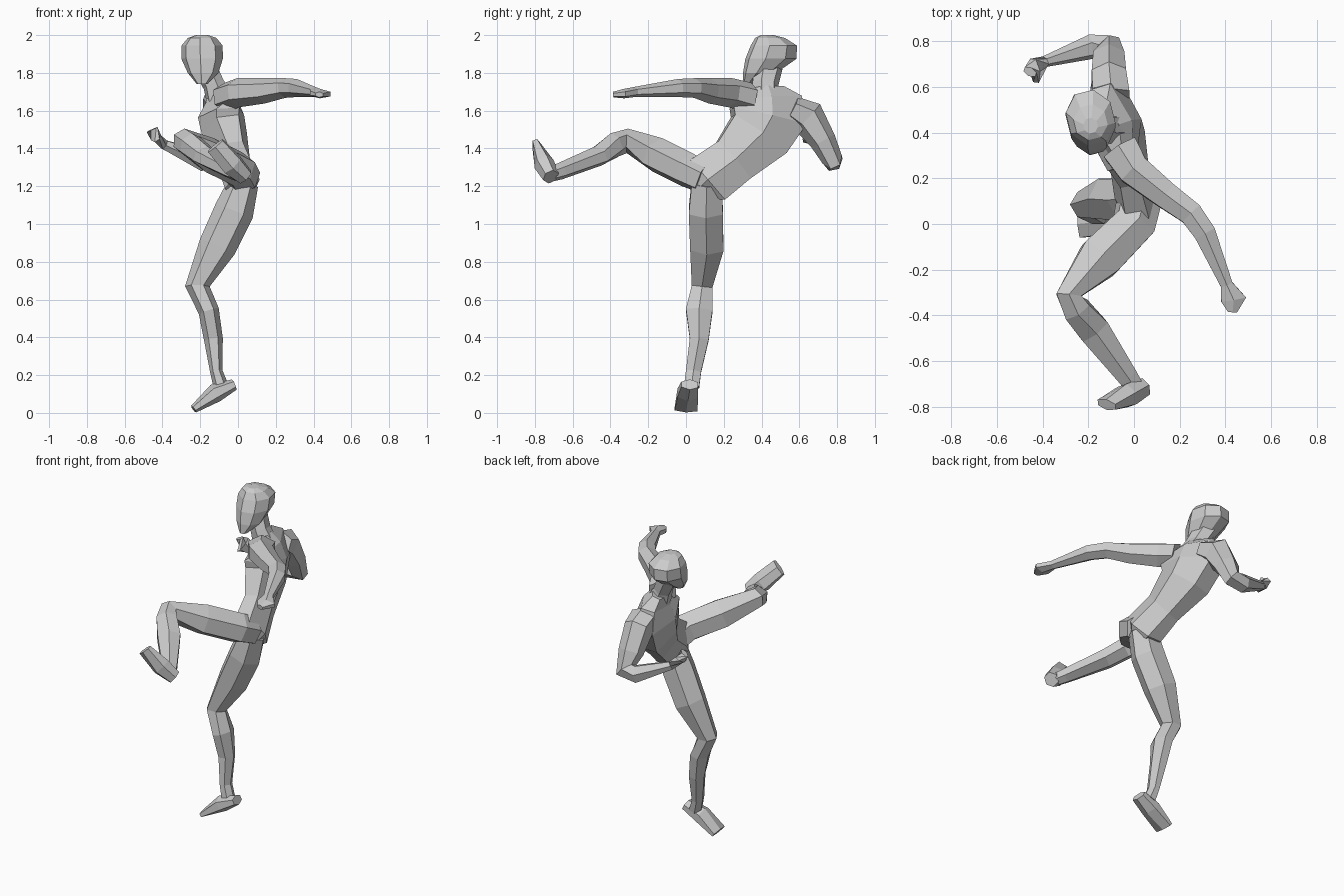
import bpy, bmesh, math
from mathutils import Vector


def tube(name, rings, side, axis=None, n=6):
    """Faceted limb: each ring is (x, y, z, half width, half depth[, own side vector])."""
    bm = bmesh.new()
    pts = [Vector(r[:3]) for r in rings]
    loops = []
    for i, r in enumerate(rings):
        # direction of travel is averaged at the joints
        a = (pts[i] - pts[i - 1]).normalized() if i else Vector()
        b = (pts[i + 1] - pts[i]).normalized() if i + 1 < len(pts) else Vector()
        t = Vector(axis).normalized() if axis else (a + b).normalized()
        u = Vector(r[5] if len(r) > 5 else side)
        u = (u - t * u.dot(t)).normalized()
        v = t.cross(u)
        loop = []
        for k in range(n):
            ang = 2 * math.pi * (k + 0.5) / n
            loop.append(bm.verts.new(pts[i]
                        + u * (r[3] * math.cos(ang) / math.cos(math.pi / n))
                        + v * (r[4] * math.sin(ang))))
        loops.append(loop)
    for p, q in zip(loops, loops[1:]):
        for k in range(n):
            m = (k + 1) % n
            bm.faces.new((p[k], p[m], q[m], q[k]))
    bm.faces.new(loops[0][::-1])
    bm.faces.new(loops[-1])
    bmesh.ops.recalc_face_normals(bm, faces=bm.faces)
    mesh = bpy.data.meshes.new(name)
    bm.to_mesh(mesh)
    bm.free()
    ob = bpy.data.objects.new(name, mesh)
    bpy.context.collection.objects.link(ob)
    return ob


# torso leans back from the kick, chest towards -x
tube("torso", [
    (0.00, 0.06, 1.18, 0.06, 0.07, (0, 0.5, -0.6)),
    (0.015, 0.115, 1.235, 0.14, 0.10, (0, 0.5, -0.85)),
    (-0.02, 0.25, 1.335, 0.13, 0.085, (0, 0.5, -0.7)),
    (-0.07, 0.385, 1.47, 0.17, 0.12, (-0.1, 0.8, -0.5)),
    (-0.09, 0.435, 1.57, 0.20, 0.125, (-0.15, 0.85, -0.4)),
    (-0.09, 0.43, 1.66, 0.18, 0.085, (-0.2, 0.9, -0.35)),
    (-0.11, 0.42, 1.715, 0.10, 0.05, (-0.2, 0.9, -0.25)),
], (0, 1, -1))

# neck and head, looking along the kick
tube("neck", [
    (-0.10, 0.42, 1.67, 0.065, 0.07),
    (-0.13, 0.42, 1.74, 0.05, 0.07),
    (-0.18, 0.44, 1.84, 0.055, 0.075),
], (1, 0.2, 0))
tube("head", [
    (-0.190, 0.335, 1.74, 0.025, 0.035),
    (-0.185, 0.390, 1.80, 0.075, 0.09),
    (-0.19, 0.450, 1.875, 0.100, 0.14),
    (-0.19, 0.465, 1.945, 0.100, 0.125),
    (-0.19, 0.445, 1.985, 0.070, 0.08),
    (-0.19, 0.430, 2.00, 0.030, 0.035),
], (1, 0.25, 0), axis=(0, 0, 1), n=8)

# raised left leg
tube("kicking_leg", [
    (0.02, 0.09, 1.25, 0.09, 0.09),
    (0.00, 0.00, 1.29, 0.09, 0.095),
    (-0.15, -0.15, 1.365, 0.095, 0.095),
    (-0.285, -0.31, 1.44, 0.055, 0.065, (1, -0.4, 0)),
    (-0.25, -0.375, 1.42, 0.06, 0.065, (1, 0.3, 0)),
    (-0.175, -0.465, 1.36, 0.068, 0.055, (1, 0.8, 0)),
    (-0.03, -0.665, 1.28, 0.045, 0.045, (1, 0.7, 0)),
    (0.00, -0.71, 1.265, 0.04, 0.04, (1, 0.7, 0)),
], (1, -0.9, 0))
tube("kicking_foot", [
    (0.04, -0.715, 1.25, 0.04, 0.045),
    (-0.03, -0.75, 1.315, 0.055, 0.055),
    (-0.12, -0.79, 1.415, 0.05, 0.025),
], (0.7, -0.2, 0.6))

# right leg carries the weight
tube("standing_leg", [
    (0.03, 0.11, 1.22, 0.08, 0.08),
    (-0.02, 0.105, 1.07, 0.09, 0.105),
    (-0.11, 0.11, 0.88, 0.088, 0.10),
    (-0.215, 0.085, 0.67, 0.055, 0.065),
    (-0.155, 0.07, 0.54, 0.07, 0.055),
    (-0.13, 0.07, 0.39, 0.05, 0.05),
    (-0.115, 0.04, 0.22, 0.04, 0.033),
    (-0.09, 0.03, 0.14, 0.04, 0.04),
], (0, 1, 0))
tube("standing_foot", [
    (-0.02, 0.02, 0.15, 0.045, 0.03),
    (-0.12, 0.01, 0.105, 0.055, 0.05),
    (-0.235, 0.00, 0.02, 0.06, 0.022),
], (0, 1, 0))

# left arm held out, right arm bent across the front
tube("left_arm", [
    (-0.06, 0.33, 1.67, 0.08, 0.08),
    (0.00, 0.235, 1.695, 0.07, 0.078),
    (0.14, 0.125, 1.705, 0.058, 0.067),
    (0.25, 0.045, 1.72, 0.052, 0.052),
    (0.31, -0.04, 1.72, 0.048, 0.048),
    (0.405, -0.265, 1.70, 0.027, 0.027),
    (0.435, -0.33, 1.69, 0.055, 0.025),
    (0.43, -0.385, 1.685, 0.02, 0.015),
], (0.9, 0.5, 0))
tube("right_arm", [
    (-0.10, 0.56, 1.61, 0.08, 0.07, (1, 0, 0)),
    (-0.11, 0.645, 1.565, 0.075, 0.095),
    (-0.11, 0.725, 1.44, 0.068, 0.07),
    (-0.11, 0.775, 1.34, 0.06, 0.055, (0.6, 0.3, -0.7)),
    (-0.19, 0.775, 1.335, 0.05, 0.055, (0, 0.2, -1)),
    (-0.39, 0.71, 1.42, 0.025, 0.025, (0, 0.2, -1)),
    (-0.435, 0.67, 1.46, 0.055, 0.03, (0.5, -0.4, -0.8)),
    (-0.455, 0.665, 1.50, 0.03, 0.02, (0.8, -0.4, 0.4)),
], (1, 0, 0))
